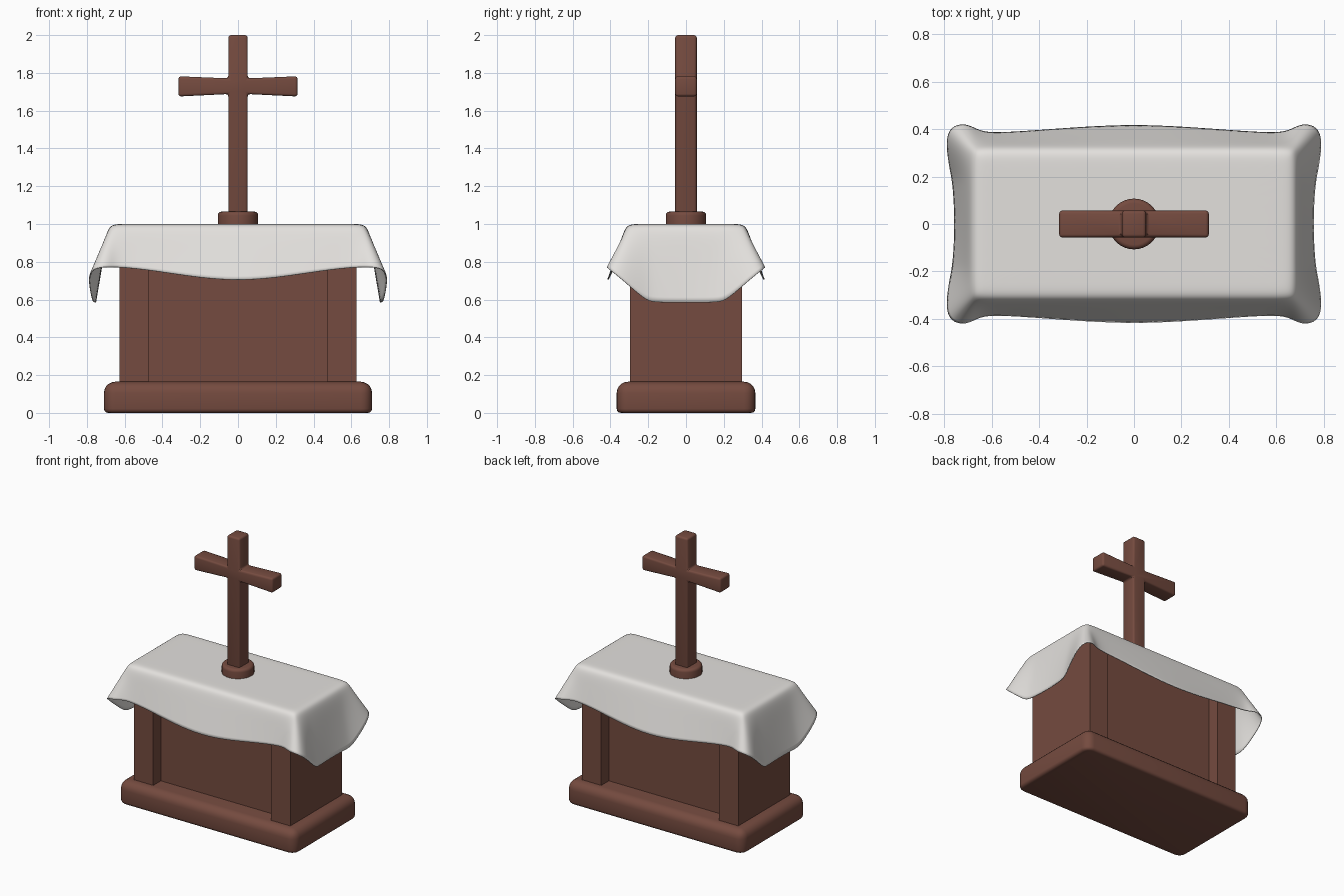
import bpy, bmesh

cube = bpy.data.objects.get("Cube")
if cube:
    bpy.data.objects.remove(cube, do_unlink=True)


def material(name, color):
    m = bpy.data.materials.new(name)
    m.use_nodes = True
    m.diffuse_color = color
    bsdf = m.node_tree.nodes["Principled BSDF"]
    bsdf.inputs["Base Color"].default_value = color
    bsdf.inputs["Roughness"].default_value = 0.8
    return m


wood = material("brown wood", (0.178, 0.07, 0.05, 1))
linen = material("white linen", (0.77, 0.75, 0.725, 1))


def finish(name, bm, mat, angle=None):
    bmesh.ops.recalc_face_normals(bm, faces=bm.faces)
    me = bpy.data.meshes.new(name)
    bm.to_mesh(me)
    bm.free()
    ob = bpy.data.objects.new(name, me)
    bpy.context.collection.objects.link(ob)
    me.materials.append(mat)
    if angle:
        bpy.ops.object.select_all(action='DESELECT')
        ob.select_set(True)
        bpy.context.view_layer.objects.active = ob
        bpy.ops.object.shade_smooth_by_angle(angle=angle)
    return ob


def box(x0, x1, y, z0, z1):
    bm = bmesh.new()
    bmesh.ops.create_cube(bm, size=1)
    for v in bm.verts:
        v.co.x = x1 if v.co.x > 0 else x0
        v.co.y = y if v.co.y > 0 else -y
        v.co.z = z1 if v.co.z > 0 else z0
    return bm


def round_edges(bm, test, width, segments):
    edges = [e for e in bm.edges if test(e)]
    bmesh.ops.bevel(bm, geom=edges, offset=width, segments=segments,
                    profile=0.5, affect='EDGES')


# Plinth: generously rounded on top, tighter round at the floor
bm = box(-0.71, 0.71, 0.367, 0, 0.165)
round_edges(bm, lambda e: max(v.co.z for v in e.verts) > 0.1, 0.06, 5)
round_edges(bm, lambda e: max(v.co.z for v in e.verts) < 0.001, 0.022, 3)
finish("plinth", bm, wood, 0.6)

# Body: deeply recessed centre panel between two end pillars
finish("centre_panel", box(-0.48, 0.48, 0.21, 0.15, 0.96), wood)
for side, s in (("right", -1), ("left", 1)):
    bm = box(min(s * 0.472, s * 0.628), max(s * 0.472, s * 0.628), 0.297, 0.15, 0.97)
    finish(side + "_pillar", bm, wood)

# Cloth: rings lofted from the table edge down to a wavy hem.
# Quarter outlines run from the middle of the long side to the middle of the end.
hem = [(0, .42, .70), (.22, .41, .718), (.45, .392, .755), (.61, .383, .772),
       (.66, .398, .772), (.71, .426, .774), (.775, .412, .765), (.796, .345, .715),
       (.774, .215, .598), (.764, .17, .585), (.754, 0, .585)]
edge = [(0, .332), (.22, .332), (.45, .332), (.59, .332), (.65, .331), (.678, .324),
        (.69, .308), (.695, .27), (.695, .20), (.695, .15), (.695, 0)]


def full_ring(quarter):
    q = quarter
    ring = q + [(x, -y, z) for x, y, z in q[-2::-1]]
    return ring + [(-x, y, z) for x, y, z in ring[-2:0:-1]]


def blend(t):
    return [tuple(a + (b - a) * t for a, b in zip((ex, ey, 0.953), h))
            for (ex, ey), h in zip(edge, hem)]


def inset(d, z):
    return [(x * (1 - d / 0.695), y * (1 - d / 0.332), z) for x, y in edge]


quarters = [inset(0.10, 1.0), inset(0.052, 1.0), inset(0.018, 0.991)]
quarters += [blend(t) for t in (0.0, 0.35, 0.7, 1.0)]
bm = bmesh.new()
rings = [[bm.verts.new(p) for p in full_ring(q)] for q in quarters]
for a, b in zip(rings, rings[1:]):
    n = len(a)
    for i in range(n):
        bm.faces.new((a[i], a[(i + 1) % n], b[(i + 1) % n], b[i]))
bm.faces.new(rings[0])
cloth = finish("altar_cloth", bm, linen, 3.1)
sub = cloth.modifiers.new("soft folds", 'SUBSURF')
sub.levels = sub.render_levels = 2
thick = cloth.modifiers.new("cloth thickness", 'SOLIDIFY')
thick.thickness = 0.006
thick.offset = -1

# Cross foot: rounded disc
bm = bmesh.new()
bmesh.ops.create_cone(bm, cap_ends=True, segments=32, radius1=0.107,
                      radius2=0.107, depth=0.075)
bmesh.ops.translate(bm, verts=bm.verts, vec=(0, 0, 1.028))
round_edges(bm, lambda e: min(v.co.z for v in e.verts) > 1.03, 0.02, 4)
finish("cross_foot", bm, wood, 0.7)

# Cross: one outline with slightly flared arms, extruded and softened
half = [(.051, 1.04), (.051, 1.688), (.315, 1.675),
        (.315, 1.782), (.051, 1.771), (.051, 2.0)]
bm = bmesh.new()
outline = half + [(-x, z) for x, z in reversed(half)]
face = bm.faces.new([bm.verts.new((x, -0.057, z)) for x, z in outline])
new = bmesh.ops.extrude_face_region(bm, geom=[face])["geom"]
bmesh.ops.translate(bm, verts=[g for g in new if isinstance(g, bmesh.types.BMVert)],
                    vec=(0, 0.114, 0))
bmesh.ops.recalc_face_normals(bm, faces=bm.faces)
round_edges(bm, lambda e: e.calc_face_angle(0) > 1.2, 0.014, 3)
finish("cross", bm, wood, 0.6)
